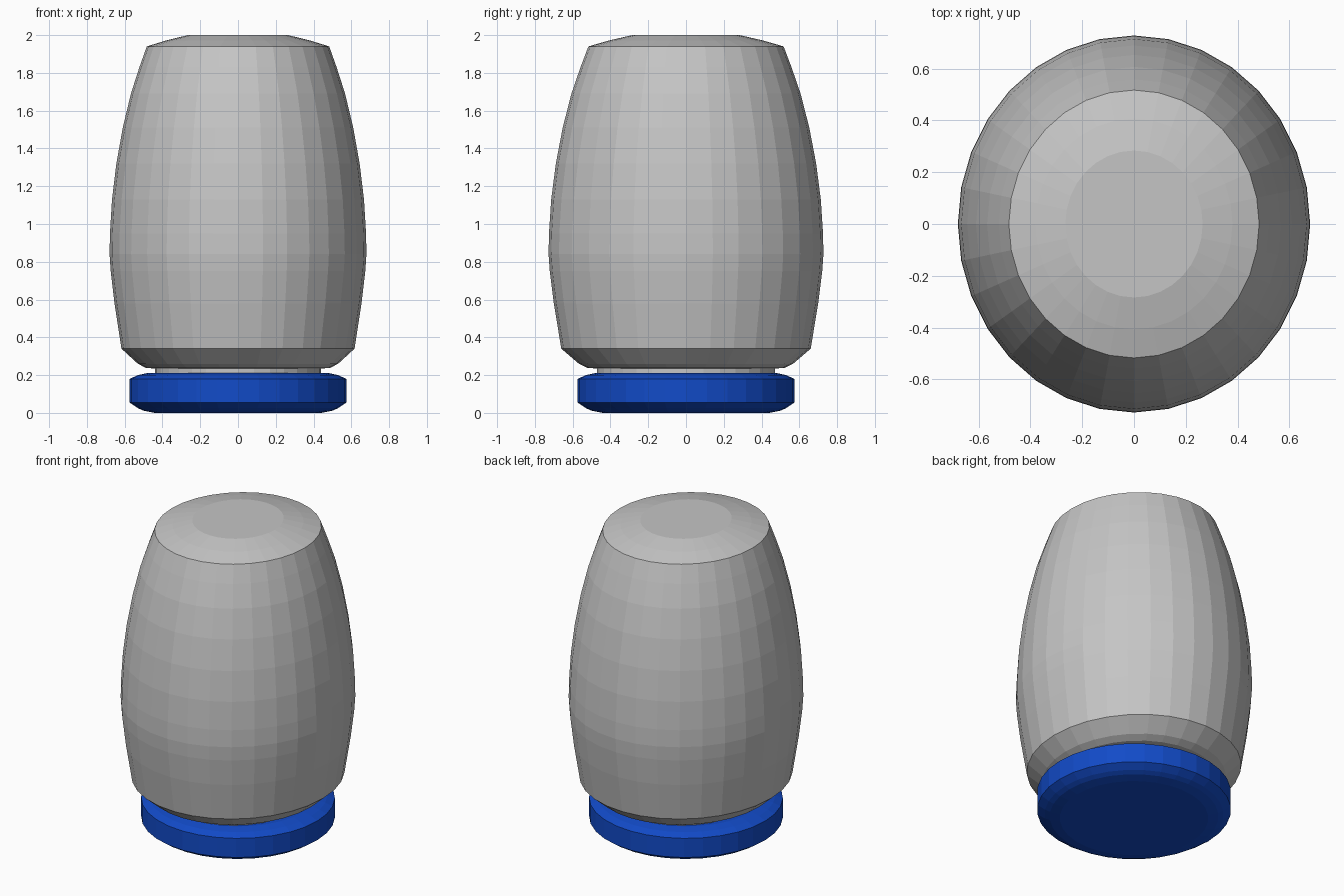
import bpy, bmesh, math

if "Cube" in bpy.data.objects:
    bpy.data.objects.remove(bpy.data.objects["Cube"])

SIDES = 32


def material(name, color):
    m = bpy.data.materials.new(name)
    m.diffuse_color = (*color, 1)
    m.use_nodes = True
    m.node_tree.nodes["Principled BSDF"].inputs["Base Color"].default_value = m.diffuse_color
    return m


def lathe(name, profile, mat, y_scale=1.0):
    """Closed turned solid from (radius, z) pairs, bottom to top, with flat caps."""
    bm = bmesh.new()
    rings = []
    for r, z in profile:
        rings.append([bm.verts.new((r * math.cos(2 * math.pi * i / SIDES),
                                    r * y_scale * math.sin(2 * math.pi * i / SIDES), z))
                      for i in range(SIDES)])
    for a, b in zip(rings, rings[1:]):
        for i in range(SIDES):
            j = (i + 1) % SIDES
            bm.faces.new((a[i], a[j], b[j], b[i]))
    bm.faces.new(rings[0][::-1])
    bm.faces.new(rings[-1])
    mesh = bpy.data.meshes.new(name)
    bm.to_mesh(mesh)
    bm.free()
    mesh.materials.append(mat)
    ob = bpy.data.objects.new(name, mesh)
    bpy.context.collection.objects.link(ob)
    return ob


grey = material("light grey", (0.56, 0.56, 0.56))
blue = material("blue", (0.006, 0.07, 0.58))

# Barrel-shaped body, slightly deeper than wide, with a neck going into the base
lathe("body", [(0.44, 0.20), (0.44, 0.235), (0.487, 0.238), (0.53, 0.26), (0.617, 0.34),
               (0.634, 0.45), (0.654, 0.58), (0.674, 0.75), (0.68, 0.84), (0.678, 0.95),
               (0.667, 1.13), (0.644, 1.32), (0.61, 1.51), (0.567, 1.69), (0.522, 1.83),
               (0.483, 1.94), (0.38, 1.972), (0.265, 2.0)], grey, 1.07)

# Round base ring with bevelled edges
lathe("base", [(0.44, 0.0), (0.50, 0.012), (0.53, 0.025), (0.574, 0.055), (0.574, 0.18),
               (0.53, 0.2), (0.475, 0.212), (0.40, 0.212)], blue)
